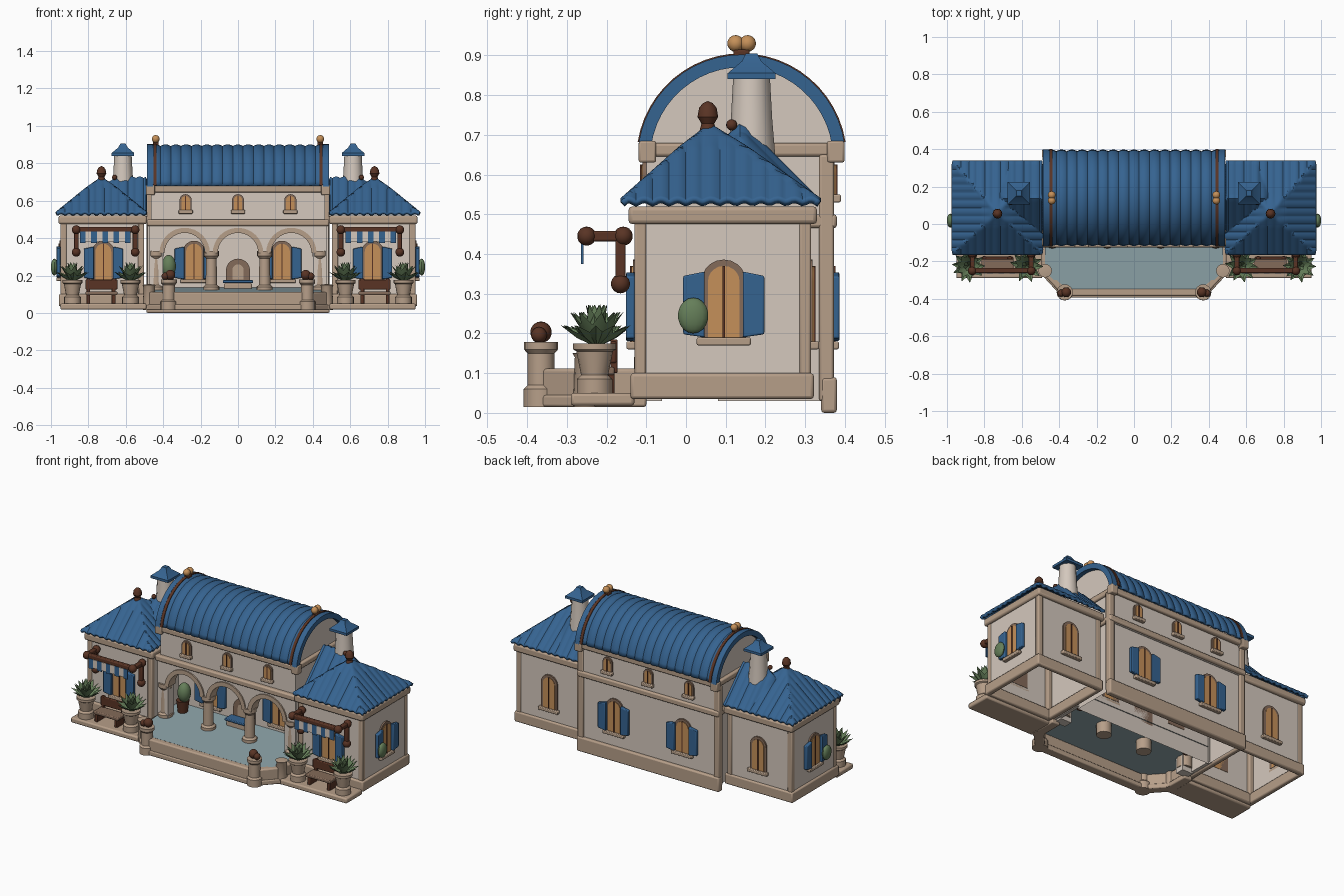
import bpy, bmesh, math, random
from mathutils import Matrix, Vector

if "Cube" in bpy.data.objects:
    bpy.data.objects.remove(bpy.data.objects["Cube"])
random.seed(4)
pi, sin, cos = math.pi, math.sin, math.cos

def material(name, r, g, b):
    m = bpy.data.materials.new(name)
    m.diffuse_color = (r, g, b, 1)
    m.use_nodes = True
    m.node_tree.nodes["Principled BSDF"].inputs["Base Color"].default_value = m.diffuse_color
    return m
PLASTER = material("plaster", .66, .58, .51)
STONE = material("sandstone", .47, .345, .25)
DARK = material("weathered stone", .23, .145, .10)
BLUE = material("blue paint", .036, .125, .28)
WOOD = material("dark wood", .10, .034, .018)
GLOW = material("amber glass", .56, .28, .10)
GREEN = material("leaf green", .13, .21, .10)
WATER = material("pool water", .27, .37, .40)

def finish(name, bm, mat, M=None, bevel=0, recalc=True):
    if recalc:
        bmesh.ops.recalc_face_normals(bm, faces=bm.faces[:])
    me = bpy.data.meshes.new(name)
    bm.to_mesh(me)
    bm.free()
    me.materials.append(mat)
    me.polygons.foreach_set("use_smooth", [True] * len(me.polygons))
    me.set_sharp_from_angle(angle=math.radians(38))
    ob = bpy.data.objects.new(name, me)
    bpy.context.collection.objects.link(ob)
    if M is not None:
        ob.matrix_world = M
    if bevel:
        b = ob.modifiers.new("bevel", 'BEVEL')
        b.width, b.segments = bevel, 2
    return ob

def box(name, xs, ys, zs, mat, bevel=0, shell=False, M=None):
    bm = bmesh.new()
    c = [(a + b) / 2 for a, b in (xs, ys, zs)]
    d = [abs(b - a) for a, b in (xs, ys, zs)]
    bmesh.ops.create_cube(bm, size=1, matrix=Matrix.Translation(c) @ Matrix.Diagonal((*d, 1)))
    if shell:  # hollow, open underneath
        bmesh.ops.delete(bm, geom=[f for f in bm.faces if f.normal.z < -.5], context='FACES_ONLY')
    return finish(name, bm, mat, M, bevel)

def ring(name, xs, ys, zs, t, mat):
    (a, b), (c, d) = sorted(xs), ys
    for x, y in (((a, b), (c, c + t)), ((a, b), (d - t, d)), ((a, a + t), (c, d)), ((b - t, b), (c, d))):
        box(name, x, y, zs, mat, .008)

def lathe(name, profile, loc, mat, n=16):
    bm = bmesh.new()
    vs = [bm.verts.new((r, 0, z)) for r, z in profile]
    es = [bm.edges.new(p) for p in zip(vs, vs[1:])]
    bmesh.ops.spin(bm, geom=vs + es, cent=(0, 0, 0), axis=(0, 0, 1), angle=2 * pi, steps=n)
    bmesh.ops.remove_doubles(bm, verts=bm.verts[:], dist=1e-5)
    return finish(name, bm, mat, Matrix.Translation(loc))

def ball(name, loc, r, mat, scale=(1, 1, 1)):
    bm = bmesh.new()
    bmesh.ops.create_uvsphere(bm, u_segments=14, v_segments=9, radius=r, matrix=Matrix.Diagonal((*scale, 1)))
    return finish(name, bm, mat, Matrix.Translation(loc))

def plate(name, pts, y0, y1, mat, M=None, bevel=0):
    # outline in the xz plane, thickened along y
    bm = bmesh.new()
    f = bm.faces.new([bm.verts.new((x, y0, z)) for x, z in pts])
    r = bmesh.ops.extrude_face_region(bm, geom=[f])
    bmesh.ops.translate(bm, verts=[v for v in r['geom'] if isinstance(v, bmesh.types.BMVert)], vec=(0, y1 - y0, 0))
    bmesh.ops.triangulate(bm, faces=[f for f in bm.faces if len(f.verts) > 4])
    return finish(name, bm, mat, M, bevel)

def arc(cx, cz, r, a0, a1, n):
    return [(cx + r * cos(a0 + (a1 - a0) * i / n), cz + r * sin(a0 + (a1 - a0) * i / n)) for i in range(n + 1)]

def arch(w, h):
    return [(-w / 2, 0), (w / 2, 0)] + arc(0, h - w / 2, w / 2, 0, pi, 10)

def arc_band(name, cx, cz, r0, r1, a0, a1, y0, y1, mat, M=None, n=16):
    return plate(name, arc(cx, cz, r1, a0, a1, n) + arc(cx, cz, r0, a1, a0, n), y0, y1, mat, M)

def window(x, y, z, turn, w, h, shutters):
    # turn: 0 front, 90 right, 180 back, -90 left; z is the sill
    M = Matrix.Translation((x, y, z)) @ Matrix.Rotation(math.radians(turn), 4, 'Z')
    e = .016 if h > .12 else .01
    plate("window_frame", arch(w + 2 * e, h + e), .002, -.009, DARK, M)
    plate("window_glass", arch(w, h), .002, -.012, GLOW, M)
    box("window_bar", (-.003, .003), (-.016, 0), (0, h), WOOD, M=M)
    box("window_sill", (-w * .85, w * .85), (-.025, 0), (-.02, 0), STONE, .004, M=M)
    if shutters:
        for s in (-1, 1):
            a, b = s * (w / 2 + .008), s * (w / 2 + .062)
            plate("shutter", [(a, 0), (b, .008), (b, h * .86), (a, h * .92)], -.004, -.026, BLUE, M, .004)

def agave(loc, r, h):
    bm = bmesh.new()
    for count, tilt, k in ((10, 1.15, 1), (9, .75, 1), (6, .3, .95)):
        for i in range(count):
            a = 2 * pi * i / count + tilt + random.uniform(-.15, .15)
            d = Vector((cos(a) * sin(tilt) * r * 1.1, sin(a) * sin(tilt) * r * 1.1, cos(tilt) * h)) * k
            s = Vector((-sin(a), cos(a), 0)) * r * .24
            up = Vector((0, 0, .012))
            b, m, t = [bm.verts.new(p) for p in ((0, 0, 0), d * .55, d + up)]
            l, q = [bm.verts.new(d * .5 + up + g) for g in (s, -s)]
            for f in ((b, m, l), (l, m, t), (b, q, m), (m, q, t)):
                bm.faces.new(f)
    finish("agave_leaves", bm, GREEN, Matrix.Translation(loc))

def grid_mesh(name, nu, nv, fn, mat, thick):
    bm = bmesh.new()
    v = [[bm.verts.new(fn(i / nu, j / nv)) for j in range(nv + 1)] for i in range(nu + 1)]
    for i in range(nu):
        for j in range(nv):
            bm.faces.new((v[i][j], v[i + 1][j], v[i + 1][j + 1], v[i][j + 1]))
    ob = finish(name, bm, mat)
    m = ob.modifiers.new("thickness", 'SOLIDIFY')
    m.thickness, m.offset = thick, 0

# ---- central block ----
box("back_room", (-.47, .47), (.08, .36), (.03, .47), PLASTER, shell=True)
box("upper_storey", (-.465, .465), (-.10, .365), (.46, .66), PLASTER)
box("string_course", (-.487, .487), (-.125, .38), (.465, .5), STONE, .008)
box("roof_band", (-.48, .48), (-.112, .385), (.645, .68), STONE, .008)
box("back_plinth", (-.49, .49), (.34, .38), (0, .09), STONE, .008)
for s in (-1, 1):
    box("back_pilaster", (s * .45, s * .488), (.335, .372), (.03, .65), STONE, .006)
    box("loggia_side_wall", (s * .465, s * .485), (-.1, .09), (.04, .47), PLASTER)
    for y in (-.097, .377):
        box("roof_corner_block", (s * .445, s * .492), (y - .022, y + .022), (.63, .685), STONE, .006)

# arcade of three arches on columns
out = [(-.475, .47), (-.475, .03), (-.4, .03)]
for c in (-.285, 0, .285):
    out += arc(c, .32, .115, pi, 0, 14)
out += [(.4, .03), (.475, .03), (.475, .47)]
plate("arcade_wall", out, -.115, -.06, PLASTER)
for c in (-.285, 0, .285):
    arc_band("arch_moulding", c, .32, .108, .135, 0, pi, -.123, -.055, STONE)
for x in (-.4375, -.1425, .1425, .4375):
    lathe("arcade_column", [(0, .06), (.043, .06), (.043, .14), (.031, .15), (.028, .29), (.04, .305), (.04, .33), (0, .33)],
          (x, -.088, 0), STONE)

# barrel roof with ribs, rims and gables
CY, CZ, R = .14, .64, .25
def barrel(u, v):
    r = R - .004 + .009 * abs(sin(u * 17 * pi))
    a = math.radians(9 + 162 * v)
    return (-.47 + .94 * u, CY + r * cos(a), CZ + r * sin(a))
grid_mesh("barrel_roof", 136, 28, barrel, BLUE, .012)
turn = Matrix.Rotation(pi / 2, 4, 'Z')  # plate x -> world y, plate y -> world -x
for s in (-1, 1):
    plate("gable_wall", arc(CY, CZ, .24, 0, pi, 24), -s * .44, -s * .46, PLASTER, turn)
    arc_band("gable_rim", CY, CZ, .23, .262, .14, pi - .14, -s * .455, -s * .487, BLUE, turn, 24)
    arc_band("ridge_strip", CY, CZ, .245, .265, .16, pi - .16, -s * .435, -s * .452, WOOD, turn, 24)
    for dy in (-.015, .015):
        ball("ridge_finial", (s * .44, CY + dy, .93), .021, GLOW)
    box("finial_base", (s * .425, s * .455), (CY - .02, CY + .02), (.88, .915), WOOD, .005)

# central windows
for x in (-.28, 0, .28):
    window(x, -.10, .55, 0, .045, .075, False)
    window(x, .365, .55, 180, .045, .075, False)
for x in (-.235, .235):
    window(x, .08, .18, 0, .085, .19, True)
    window(x, .36, .18, 180, .085, .19, True)

# wall fountain and loggia pots
plate("fountain_back", [(p[0], p[1] + .12) for p in arch(.13, .17)], .08, .045, DARK)
plate("fountain_niche", [(p[0], p[1] + .18) for p in arch(.06, .08)], .05, .04, STONE)
box("fountain_basin", (-.075, .075), (-.01, .06), (.11, .16), STONE, .008)
box("fountain_rim", (-.08, .08), (-.02, .05), (.16, .175), BLUE, .004)
for s in (-1, 1):
    lathe("loggia_pot", [(0, .1), (.025, .1), (.038, .2), (0, .2)], (s * .38, 0, 0), WOOD)
ball("loggia_bush", (-.37, 0, .25), .06, GREEN, (.65, .65, 1))

# ---- pool ----
edge = [(-.475, -.10), (-.475, -.25), (-.37, -.365), (.37, -.365), (.475, -.25), (.475, -.10)]
bm = bmesh.new()
bm.faces.new([bm.verts.new((x, y, .13 + y * .06)) for x, y in edge + [(.475, .085), (-.475, .085)]])
finish("pool_water", bm, WATER, recalc=False)
for (ax, ay), (bx, by) in zip(edge, edge[1:]):
    L = math.hypot(bx - ax, by - ay)
    M = Matrix.Translation(((ax + bx) / 2, (ay + by) / 2, 0)) @ Matrix.Rotation(math.atan2(by - ay, bx - ax), 4, 'Z')
    box("pool_wall", (-L / 2, L / 2), (-.02, .02), (.015, .112), STONE, .008, M=M)
    box("pool_footing", (-L / 2, L / 2), (-.028, .028), (.015, .045), STONE, .006, M=M)
for s in (-1, 1):
    lathe("pool_post", [(0, .015), (.044, .015), (.044, .06), (.034, .07), (.034, .15), (.043, .16), (.043, .178), (0, .178)],
          (s * .37, -.365, 0), STONE)
    lathe("pool_side_post", [(0, .015), (.034, .015), (.03, .14), (.036, .15), (0, .155)], (s * .475, -.25, 0), STONE)
    ball("post_ball", (s * .362, -.365, .203), .027, WOOD)
    ball("post_ball_small", (s * .39, -.37, .196), .02, WOOD)

# ---- side wings ----
def wing(s):
    box("wing_walls", (s * .505, s * .945), (-.125, .31), (.04, .49), PLASTER, shell=True)
    ring("wing_plinth", (s * .49, s * .958), (-.14, .322), (.035, .10), .03, STONE)
    box("wing_cornice", (s * .487, s * .96), (-.145, .33), (.475, .52), STONE, .01)
    for x in (.502, .917):
        for y in (-.13, .285):
            box("wing_corner", (s * x, s * (x + .032)), (y, y + .03), (.09, .48), STONE, .006)

    # hipped roof with a ridge running back into the centre
    def roof(u, v):
        u, v = 2 * u - 1, 2 * v - 1
        x, y = .73 + u * .24, .06 + v * (.22 if v < 0 else .275)
        m = max(abs(u), abs(v))
        along = y if abs(u) > abs(v) else x
        z = .525 + .195 * (1 - m)
        if u < 0:
            g = .715 - abs(y - .14) - max(0, x - .66) * .9
            if g > z:
                z, along = g, x
        return (s * x, y, z + .009 * abs(sin(along * pi / .042)) * min(1, m * 3))
    grid_mesh("wing_roof", 64, 64, roof, BLUE, .016)
    lathe("roof_finial", [(0, .70), (.024, .70), (.016, .728), (.026, .745), (.022, .768), (.012, .78), (0, .785)], (s * .73, .055, 0), WOOD)
    ball("ridge_knob", (s * .66, .115, .725), .014, WOOD)

    # chimney
    lathe("chimney", [(.062, .62), (.052, .74), (.046, .85), (0, .85)], (s * .615, .165, 0), PLASTER, 12)
    cap = Matrix.Translation((s * .615, .165, 0)) @ Matrix.Rotation(pi / 4, 4, 'Z')
    ob = lathe("chimney_cap", [(0, .84), (.085, .84), (.085, .855), (.035, .885), (.02, .905), (0, .905)], (0, 0, 0), BLUE, 4)
    ob.matrix_world = cap

    # windows
    window(s * .72, -.125, .18, 0, .085, .19, True)
    window(s * .945, .095, .19, s * 90, .08, .18, True)
    window(s * .72, .31, .18, 180, .08, .19, False)
    ball("wall_bush", (s * .982, .018, .245), .045, GREEN, (.42, .85, 1))

    # awning frame with striped valance
    box("awning_beam", (s * .55, s * .865), (-.262, -.234), (.431, .459), WOOD, .006)
    for x in (.55, .865):
        box("awning_arm", (s * x - .013, s * x + .013), (-.25, -.14), (.432, .458), WOOD, .005)
        box("awning_bracket", (s * x - .013, s * x + .013), (-.178, -.152), (.31, .445), WOOD, .005)
        for y, z in ((-.25, .445), (-.158, .445), (-.165, .325)):
            ball("awning_knob", (s * x, y, z), .024, WOOD)
    for i in range(9):
        x = .575 + i * .03
        box("valance_stripe", (s * x, s * (x + .03)), (-.264, -.258), (.375 + .008 * (i % 2), .435), PLASTER if i % 2 else BLUE)

    # terrace, pots and bench
    box("terrace", (s * .49, s * .95), (-.29, -.13), (.018, .05), STONE, .008)
    for x in (.575, .885):
        lathe("plant_pot", [(0, .04), (.045, .04), (.045, .085), (.034, .095), (.046, .155), (.054, .16), (.054, .175), (0, .17)],
              (s * x, -.23, 0), STONE)
        agave((s * x, -.225, .165), .09, .105)
    box("bench_seat", (s * .645, s * .815), (-.26, -.18), (.095, .115), DARK, .005)
    box("bench_back", (s * .645, s * .815), (-.19, -.175), (.125, .18), WOOD, .005)
    for x in (.655, .79):
        box("bench_leg", (s * x, s * (x + .02)), (-.255, -.18), (.045, .1), WOOD, .004)
        box("bench_post", (s * x, s * (x + .02)), (-.19, -.172), (.1, .185), WOOD, .004)

for side in (-1, 1):
    wing(side)
